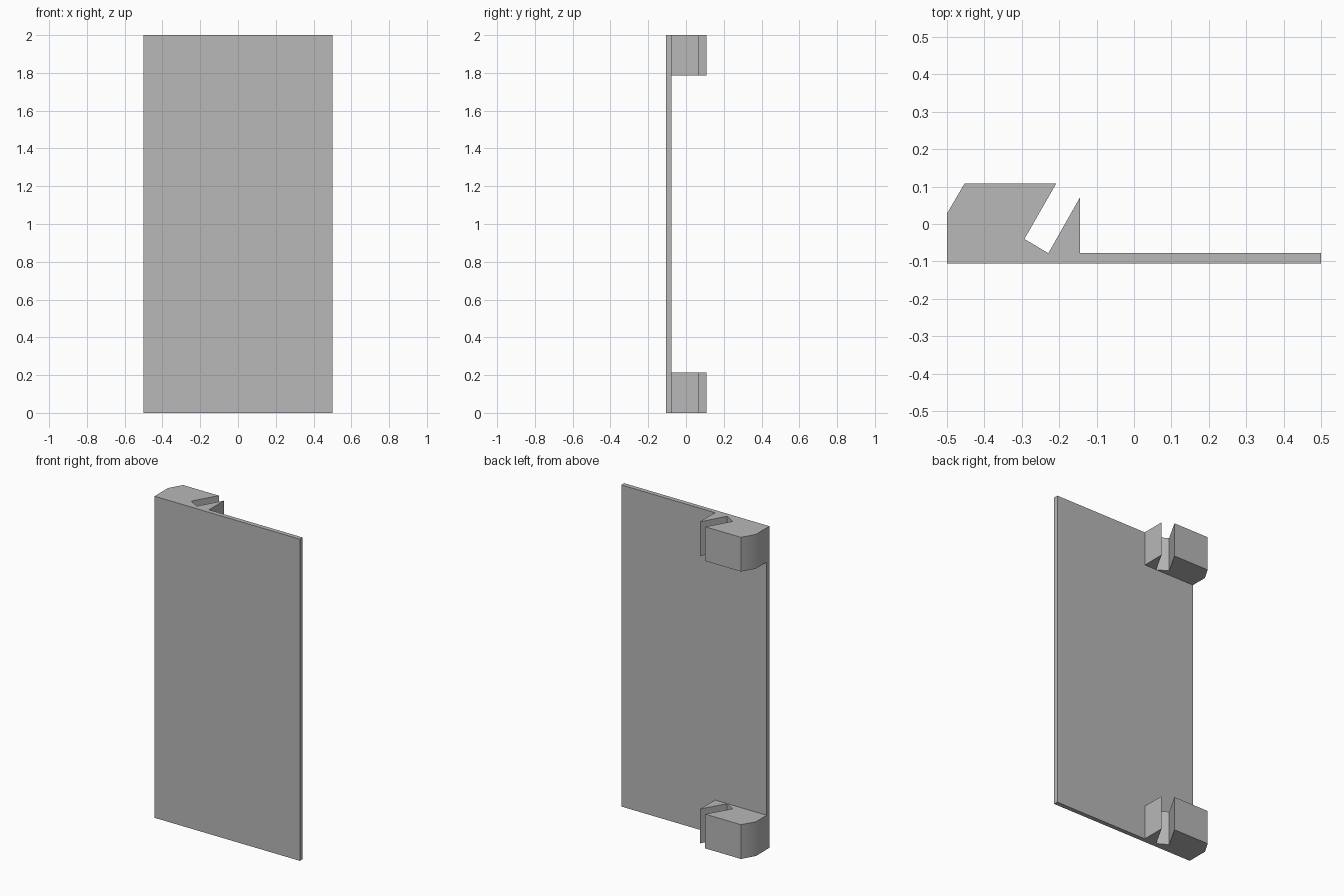
import bpy
import bmesh
import math

cube = bpy.data.objects.get("Cube")
if cube:
    bpy.data.objects.remove(cube, do_unlink=True)

grey = bpy.data.materials.new("plain_grey")
grey.use_nodes = True
grey.diffuse_color = (0.48, 0.48, 0.48, 1)
grey.node_tree.nodes["Principled BSDF"].inputs["Base Color"].default_value = grey.diffuse_color


def prism(name, outline, bottom, top):
    """Extrude an x/y outline upward between two heights."""
    bm = bmesh.new()
    face = bm.faces.new([bm.verts.new((x, y, bottom)) for x, y in outline])
    grown = bmesh.ops.extrude_face_region(bm, geom=[face])["geom"]
    verts = [g for g in grown if isinstance(g, bmesh.types.BMVert)]
    bmesh.ops.translate(bm, verts=verts, vec=(0, 0, top - bottom))
    bmesh.ops.recalc_face_normals(bm, faces=bm.faces)
    mesh = bpy.data.meshes.new(name)
    bm.to_mesh(mesh)
    bm.free()
    mesh.materials.append(grey)
    obj = bpy.data.objects.new(name, mesh)
    bpy.context.collection.objects.link(obj)
    return obj


FRONT, BACK, INNER = -0.106, 0.108, -0.078
HEIGHT, CLIP = 2.0, 0.213

# Thin flat panel
prism("panel", [(-0.5, FRONT), (0.5, FRONT), (0.5, INNER), (-0.5, INNER)], 0, HEIGHT)

# Clip outlines: chamfered block, slanted slot, pointed barb
block = [(-0.5, INNER), (-0.229, INNER), (-0.293, -0.04),
         (-0.208, BACK), (-0.453, BACK), (-0.5, 0.028)]
barb = [(-0.229, INNER), (-0.145, INNER), (-0.145, 0.07)]

# One clip at each end of the panel
for end, base in (("lower", 0), ("upper", HEIGHT - CLIP)):
    body = prism(end + "_clip_block", block, base, base + CLIP)
    prism(end + "_clip_barb", barb, base, base + CLIP)
    # The shallow chamfer blends softly into the side
    bpy.ops.object.select_all(action="DESELECT")
    body.select_set(True)
    bpy.context.view_layer.objects.active = body
    bpy.ops.object.shade_smooth_by_angle(angle=math.radians(35))
